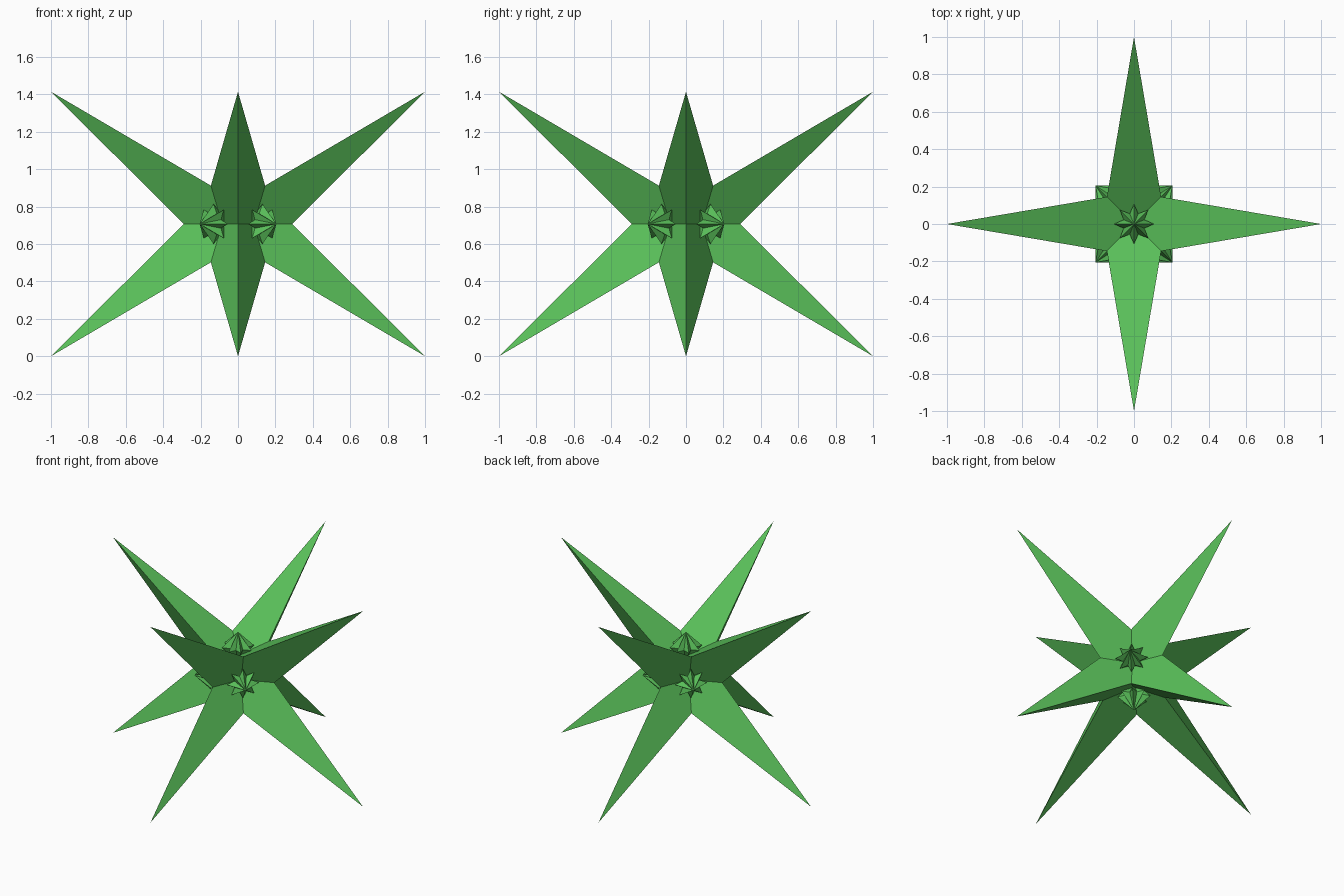
import bpy, bmesh, math
from mathutils import Vector, Matrix
from itertools import product

if "Cube" in bpy.data.objects:
    bpy.data.objects.remove(bpy.data.objects["Cube"])

A = math.sqrt(0.5)      # half edge of the cube whose corners are the spike tips
E = 0.205               # shared ridge points between neighbouring spikes
PIT = E - (E / 2) * (A - E) / (A - E / 2)   # keeps each spike facet flat
PLACE = Matrix.Translation((0, 0, A)) @ Matrix.Rotation(math.pi / 4, 4, 'Z')

green = bpy.data.materials.new("green")
green.diffuse_color = (0.1, 0.52, 0.1, 1)
green.use_nodes = True
green.node_tree.nodes["Principled BSDF"].inputs["Base Color"].default_value = green.diffuse_color


def finish(bm, name):
    bmesh.ops.remove_doubles(bm, verts=bm.verts, dist=1e-5)
    bmesh.ops.recalc_face_normals(bm, faces=bm.faces)
    bm.transform(PLACE)
    me = bpy.data.meshes.new(name)
    bm.to_mesh(me)
    bm.free()
    me.materials.append(green)
    ob = bpy.data.objects.new(name, me)
    bpy.context.collection.objects.link(ob)


# Eight long three-sided spikes, meeting in a pit on each cube axis
bm = bmesh.new()
for signs in product((-1, 1), repeat=3):
    for k in range(3):
        i, j = (k + 1) % 3, (k + 2) % 3

        def point(scale):
            return bm.verts.new([signs[n] * scale.get(n, 0) for n in range(3)])
        bm.faces.new((point({0: A, 1: A, 2: A}), point({k: E, i: E}),
                      point({k: PIT}), point({k: E, j: E})))
finish(bm, "long_spikes")

# Small eight-pointed double-sided star seated in each pit
R_OUT, R_IN, MID, HEIGHT = 0.107, 0.06, 0.184, 0.106
for axis, label in (((0, 0, 1), "top"), ((0, 0, -1), "bottom"),
                    ((1, 0, 0), "back_right"), ((-1, 0, 0), "front_left"),
                    ((0, 1, 0), "back_left"), ((0, -1, 0), "front_right")):
    bm = bmesh.new()
    ring = []
    for n in range(16):
        r, t = (R_IN if n % 2 else R_OUT), n * math.pi / 8
        ring.append(bm.verts.new((r * math.cos(t), r * math.sin(t), MID)))
    for z in (MID + HEIGHT, MID - HEIGHT):
        apex = bm.verts.new((0, 0, z))
        for n in range(16):
            bm.faces.new((ring[n], ring[(n + 1) % 16], apex))
    bm.transform(Vector((0, 0, 1)).rotation_difference(Vector(axis)).to_matrix().to_4x4())
    finish(bm, label + "_star")
